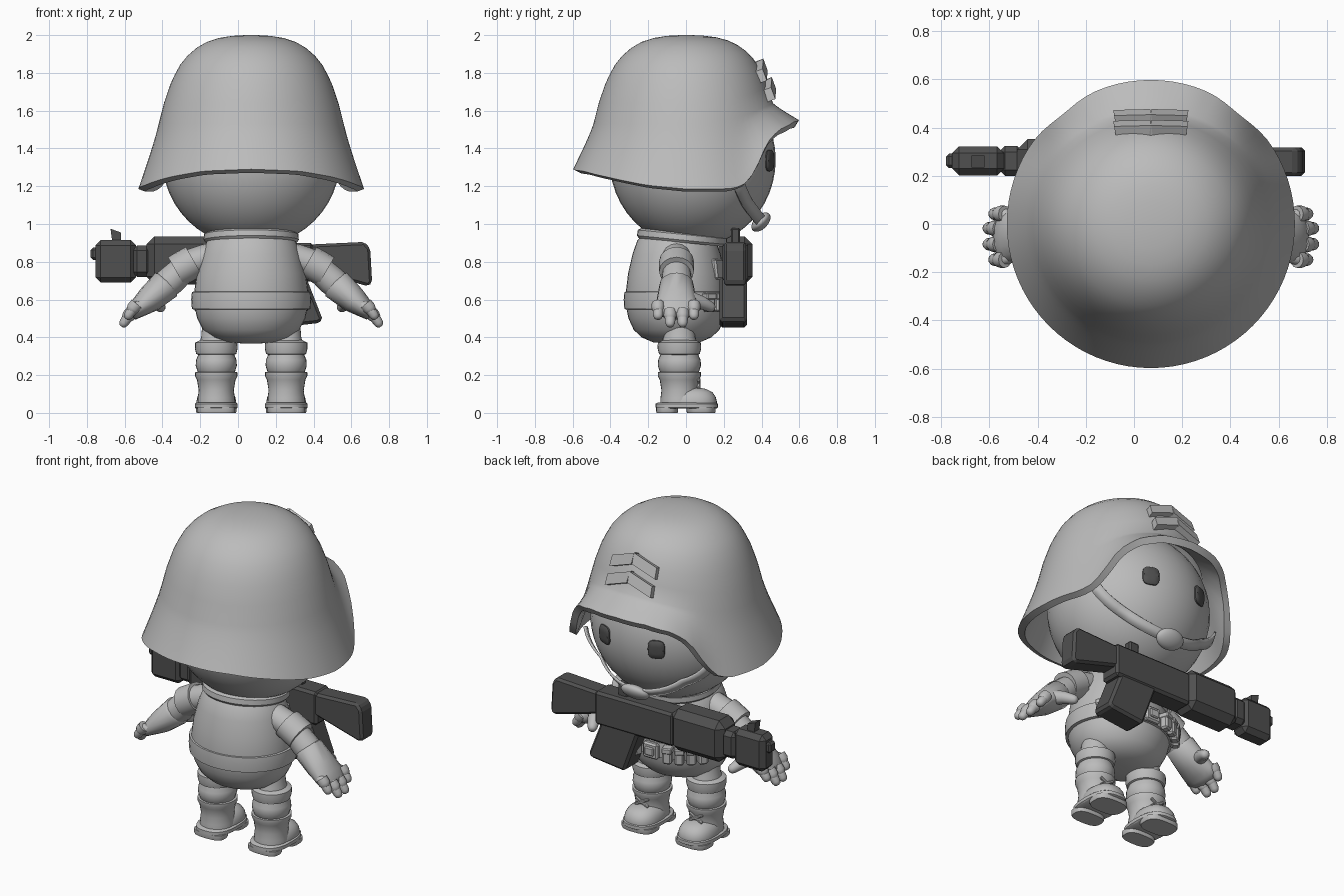
import bpy, bmesh, math
from mathutils import Vector, Matrix

if "Cube" in bpy.data.objects:
    bpy.data.objects.remove(bpy.data.objects["Cube"])

CX, CY = 0.07, -0.05   # body axis


def material(name, value):
    m = bpy.data.materials.new(name)
    m.use_nodes = True
    colour = (value, value, value, 1)
    m.diffuse_color = colour
    m.node_tree.nodes["Principled BSDF"].inputs["Base Color"].default_value = colour
    return m


GREY = material("mid grey", 0.5)
DARK = material("dark grey", 0.08)


def finish(name, bm, mat, angle=40, bevel=0):
    bmesh.ops.recalc_face_normals(bm, faces=bm.faces)
    mesh = bpy.data.meshes.new(name)
    bm.to_mesh(mesh)
    bm.free()
    mesh.materials.append(mat)
    if angle:
        mesh.shade_smooth()
        mesh.set_sharp_from_angle(angle=math.radians(angle))
    ob = bpy.data.objects.new(name, mesh)
    bpy.context.scene.collection.objects.link(ob)
    if bevel:
        b = ob.modifiers.new("Bevel", "BEVEL")
        b.width, b.segments = bevel, 1
    return ob


def skin(bm, rings, cap_ends=True):
    # Joins successive rings of points with quads
    loops = [[bm.verts.new(p) for p in ring] for ring in rings]
    n = len(loops[0])
    for a, b in zip(loops, loops[1:]):
        for i in range(n):
            j = (i + 1) % n
            bm.faces.new((a[i], a[j], b[j], b[i]))
    bm.faces.new(loops[0])
    if cap_ends:
        bm.faces.new(loops[-1])


def lathe(name, profile, loc, depth=1.0, mat=GREY, rot=(0, 0, 0), n=40, power=1.0):
    # A power below 1 squares off the round cross-section
    def bulge(v):
        return math.copysign(abs(v) ** power, v)
    turn = [math.tau * i / n for i in range(n)]
    bm = bmesh.new()
    skin(bm, [[(r * bulge(math.cos(a)), r * depth * bulge(math.sin(a)), z) for a in turn] for r, z in profile])
    ob = finish(name, bm, mat)
    ob.location, ob.rotation_euler = loc, rot


def tube(name, path, radii, n=16, rounded=True):
    # Radii are pairs: across the limb, then through it
    pts = [Vector(p) for p in path]
    rings = []
    for i, p in enumerate(pts):
        t = (pts[min(i + 1, len(pts) - 1)] - pts[max(i - 1, 0)]).normalized()
        u = t.cross(Vector((0, 1, 0))).normalized()
        v = u.cross(t)
        rv, ru = radii[i]

        def ring(c, k):
            return [c + k * (v * rv * math.cos(a) + u * ru * math.sin(a))
                    for a in (math.tau * j / n for j in range(n))]
        rings.append(ring(p, 1))
        if rounded and i == len(pts) - 1:
            rings += [ring(p + t * ru * 0.6, 0.75), ring(p + t * ru * 0.85, 0.35)]
    bm = bmesh.new()
    skin(bm, rings)
    finish(name, bm, GREY, angle=50)


def box(name, centre, size, mat=GREY, bevel=0.01, rot=(0, 0, 0)):
    bm = bmesh.new()
    bmesh.ops.create_cube(bm, size=1, matrix=Matrix.Diagonal((*size, 1)))
    ob = finish(name, bm, mat, 0, bevel)
    ob.location, ob.rotation_euler = centre, rot


def prism(name, outline, y0, y1, mat, bevel=0):
    bm = bmesh.new()
    face = bm.faces.new([bm.verts.new((x, y0, z)) for x, z in outline])
    ext = bmesh.ops.extrude_face_region(bm, geom=[face])["geom"]
    moved = [v for v in ext if isinstance(v, bmesh.types.BMVert)]
    bmesh.ops.translate(bm, verts=moved, vec=(0, y1 - y0, 0))
    return finish(name, bm, mat, 0, bevel)


def ellipsoid(name, centre, size, rot=(0, 0, 0)):
    bm = bmesh.new()
    bmesh.ops.create_uvsphere(bm, u_segments=40, v_segments=24, radius=1,
                              matrix=Matrix.Diagonal((*size, 1)))
    ob = finish(name, bm, GREY)
    ob.location, ob.rotation_euler = centre, rot


# Helmet: dome, then a flare to a rim that lifts into a peak over the face
DOME = [(0.03, 2), (0.1, 1.996), (0.17, 1.985), (0.235, 1.964), (0.29, 1.932), (0.338, 1.89),
        (0.376, 1.843), (0.405, 1.79), (0.428, 1.74), (0.462, 1.64), (0.49, 1.53)]
RIM = [(0, 1.55), (18, 1.54), (33, 1.5), (43, 1.43), (51, 1.3), (57, 1.22), (65, 1.187),
       (90, 1.185), (110, 1.205), (135, 1.25), (155, 1.28), (180, 1.29)]


def rim_height(deg):
    for (a, za), (b, zb) in zip(RIM, RIM[1:]):
        if deg <= b:
            return za + (zb - za) * (deg - a) / (b - a)
    return RIM[-1][1]


def helmet_column(a):
    deg = abs(math.degrees(a))
    front = max(0, math.cos(a)) ** 2
    zc, rc = 1.53 + 0.11 * front, 0.49 - 0.03 * front
    col = [(r * rc / 0.49, 2 - (2 - z) * (2 - zc) / 0.47) for r, z in DOME]
    rim_r = 0.598 - 0.014 * math.exp(-((deg - 39) / 10) ** 2)
    rim_z = rim_height(deg)
    for k in range(1, 7):
        t = k / 6
        col.append((rc + (rim_r - rc) * t ** 1.12, zc + (rim_z - zc) * t))
    return [(CX + r * math.sin(a), r * math.cos(a), z) for r, z in col]


N = 80
columns = [helmet_column(-math.pi + math.tau * i / N) for i in range(N)]
bm = bmesh.new()
skin(bm, list(zip(*columns)), cap_ends=False)
helmet = finish("helmet", bm, GREY, 50)
shell = helmet.modifiers.new("Thickness", "SOLIDIFY")
shell.thickness, shell.offset = 0.042, -1
helmet.modifiers.new("Crisp rim", "EDGE_SPLIT").split_angle = math.radians(50)

# Rank chevrons on the helmet front, each of two arms folded back along the curve
for label, y, z in (("upper", 0.415, 1.82), ("lower", 0.46, 1.722)):
    for side, s in (("left", 1), ("right", -1)):
        w = s * 0.152
        ob = prism(f"{label}_chevron_{side}_arm", [(0, -0.012), (w, -0.07), (w, -0.004), (0, 0.054)],
                   -0.03, 0.014, GREY)
        ob.location, ob.rotation_euler = (CX, y, z), (0.36, 0, -s * 0.16)

# Head and eyes
HEAD, HEAD_SIZE = Vector((CX, 0.035, 1.34)), Vector((0.47, 0.44, 0.46))
ellipsoid("head", HEAD, HEAD_SIZE)
for side, s in (("left", 1), ("right", -1)):
    d = Vector((s * 0.376, 0.927, -0.01)) * HEAD_SIZE
    lathe(side + "_eye", [(0.049, -0.025), (0.049, 0.002), (0.042, 0.01), (0.02, 0.013)], HEAD + d,
          1.15, DARK, (-math.pi / 2 - 0.02, 0, -s * 0.39), 24, 0.6)

# Chin strap following the face, with a chin cup
bm = bmesh.new()
rows = []
for i in range(25):
    a = math.pi * (i / 24 - 0.5)
    p = Vector((0.47 * math.sin(a), 0.25 + 0.13 * math.cos(a), -0.1 - 0.24 * math.cos(a)))
    out = p.normalized()
    tangent = Vector((0.47 * math.cos(a), -0.13 * math.sin(a), 0.24 * math.sin(a)))
    across = tangent.cross(out).normalized() * 0.032
    surface = 1 / Vector([o / h for o, h in zip(out, HEAD_SIZE)]).length
    c = HEAD + out * (surface + 0.012 + 0.03 * abs(math.cos(2 * a)))
    rows.append([bm.verts.new(c + across), bm.verts.new(c - across)])
for (a, b), (c, d) in zip(rows, rows[1:]):
    bm.faces.new((a, b, d, c))
strap = finish("chin_strap", bm, GREY, 60)
strap.modifiers.new("Thickness", "SOLIDIFY").thickness = 0.014
ellipsoid("chin_cup", (CX, 0.397, 1.01), (0.09, 0.062, 0.036), (0.8, 0, 0))

# Torso, collar and belt
lathe("torso", [(0.05, 0.368), (0.14, 0.374), (0.208, 0.4), (0.255, 0.44), (0.286, 0.5), (0.3, 0.56),
                (0.302, 0.64), (0.288, 0.74), (0.262, 0.84), (0.235, 0.91), (0.2, 0.95)],
      (CX, CY, 0), 0.89)
lathe("collar", [(0.2, -0.022), (0.24, -0.028), (0.252, -0.015), (0.25, 0.015), (0.235, 0.025), (0.18, 0.025)],
      (CX, -0.02, 0.93), 0.95, rot=(-0.1, 0, 0))
lathe("belt", [(0.29, 0.545), (0.314, 0.55), (0.318, 0.6), (0.314, 0.64), (0.29, 0.645)], (CX, CY, 0), 0.88)

# Buckle, ammunition pouches along the belt front and chest pockets
box("buckle", (CX, CY + 0.29, 0.59), (0.1, 0.035, 0.095))
box("buckle_plate", (CX, CY + 0.308, 0.59), (0.06, 0.02, 0.05), bevel=0.006)
for side, s in (("left", 1), ("right", -1)):
    for i in range(4):
        a = s * math.radians(19 + 12 * i)
        x, y = CX + 0.33 * math.sin(a), CY + 0.3 * math.cos(a)
        box(f"{side}_pouch_{i + 1}", (x, y, 0.585), (0.055, 0.05, 0.1), rot=(0, 0, -a))
        box(f"{side}_pouch_flap_{i + 1}", (x, y, 0.618), (0.06, 0.06, 0.035), rot=(0, 0, -a), bevel=0.006)
    box(side + "_chest_pocket", (CX + s * 0.13, 0.165, 0.76), (0.1, 0.04, 0.11), rot=(0.12, 0, -s * 0.45))

for side, s in (("left", 1), ("right", -1)):
    def at(off, z, y=0.0):
        return (CX + s * off, CY + y, z)

    # Arm: sleeve, rolled cuff, forearm, glove
    tube(side + "_sleeve", [at(0.14, 0.85), at(0.24, 0.822), at(0.32, 0.793)],
         [(0.075, 0.07), (0.078, 0.072), (0.08, 0.074)], rounded=False)
    tube(side + "_sleeve_cuff", [at(0.303, 0.803), at(0.35, 0.776), at(0.397, 0.749)],
         [(0.092, 0.087), (0.093, 0.088), (0.092, 0.087)], rounded=False)
    tube(side + "_forearm", [at(0.34, 0.78), at(0.42, 0.705), at(0.5, 0.64)],
         [(0.072, 0.07), (0.08, 0.078), (0.08, 0.074)])
    tube(side + "_glove", [at(0.44, 0.69), at(0.45, 0.68), at(0.54, 0.6), at(0.59, 0.56), at(0.615, 0.535)],
         [(0.08, 0.07), (0.09, 0.084), (0.105, 0.072), (0.115, 0.055), (0.108, 0.042)])
    for i, (y, z) in enumerate(((-0.098, 0.515), (-0.034, 0.475), (0.032, 0.475), (0.092, 0.515))):
        reach = 0.675 - (z - 0.475) * 0.6
        tube(f"{side}_finger_{i + 1}", [at(0.585, 0.565, y * 0.85), at(reach - 0.03, z + 0.045, y), at(reach, z, y)],
             [(0.029, 0.03), (0.03, 0.03), (0.026, 0.025)], 12)
        tube(f"{side}_knuckle_{i + 1}", [at(reach - 0.045, z + 0.062, y), at(reach - 0.025, z + 0.038, y)],
             [(0.034, 0.035), (0.034, 0.035)], 12)
    tube(side + "_thumb", [at(0.54, 0.61, 0.05), at(0.505, 0.585, 0.13), at(0.48, 0.56, 0.18)],
         [(0.045, 0.045), (0.036, 0.036), (0.028, 0.028)], 12)

    # Leg: trousers with a strap, boot shaft, foot and sole
    hip = (CX + s * 0.185, -0.035, 0)
    lathe(side + "_trouser_leg", [(0.08, 0.19), (0.098, 0.215), (0.109, 0.25), (0.107, 0.28), (0.095, 0.31),
                                  (0.09, 0.37), (0.08, 0.4), (0.074, 0.47)], hip, 1.05, n=28)
    lathe(side + "_leg_strap", [(0.09, 0.305), (0.106, 0.312), (0.113, 0.34), (0.112, 0.372), (0.085, 0.385)],
          hip, 1.02, n=28)
    lathe(side + "_boot_shaft", [(0.1, 0.03), (0.098, 0.08), (0.093, 0.12), (0.102, 0.175), (0.112, 0.195),
                                 (0.112, 0.215), (0.09, 0.218)], hip, 1.02, n=28)
    lathe(side + "_boot_foot", [(0.104, 0.035), (0.105, 0.06), (0.1, 0.085), (0.086, 0.11), (0.06, 0.127),
                                (0.03, 0.134)], (hip[0], 0.03, 0), 1.27, n=32, power=0.85)
    lathe(side + "_sole", [(0.106, 0.022), (0.113, 0.028), (0.113, 0.048), (0.106, 0.054)],
          (hip[0], 0.004, 0), 1.46, n=36, power=0.78)
    for part, y, w, d in (("heel_tread", -0.1, 0.1, 0.058), ("front_tread", 0.08, 0.108, 0.077)):
        lathe(f"{side}_{part}", [(w * 0.96, 0), (w, 0.008), (w, 0.03)], (hip[0], y, 0), d / w, n=32, power=0.7)
    for i, tilt in enumerate((-0.5, 0.5)):
        box(f"{side}_lace_{i + 1}", (hip[0], 0.067, 0.155), (0.1, 0.018, 0.016), rot=(0, tilt, 0), bevel=0.004)

# Rifle held across the chest
GY = 0.262


def gun_box(name, x0, x1, z0, z1, width, bevel):
    box(name, ((x0 + x1) / 2, GY, (z0 + z1) / 2), (x1 - x0, width, z1 - z0), DARK, bevel)


gun_box("rifle_muzzle", -0.78, -0.74, 0.81, 0.875, 0.06, 0.012)
gun_box("rifle_front_block", -0.755, -0.54, 0.69, 0.915, 0.12, 0.028)
gun_box("rifle_barrel_neck", -0.56, -0.46, 0.72, 0.885, 0.125, 0.025)
gun_box("rifle_handguard", -0.485, -0.12, 0.68, 0.935, 0.18, 0.042)
gun_box("rifle_receiver", -0.14, 0.4, 0.695, 0.9, 0.135, 0.015)
gun_box("rifle_rear_sight", 0.2, 0.27, 0.88, 0.98, 0.05, 0.01)
prism("rifle_front_sight", [(-0.665, 0.9), (-0.62, 0.9), (-0.62, 0.955), (-0.675, 0.975)], 0.235, 0.285, DARK)
prism("rifle_stock", [(0.35, 0.89), (0.67, 0.905), (0.7, 0.87), (0.71, 0.69), (0.69, 0.67), (0.35, 0.765)],
      0.2, 0.318, DARK, 0.018)
prism("rifle_magazine", [(0.36, 0.72), (0.45, 0.49), (0.42, 0.475), (0.2, 0.45), (0.1, 0.72)],
      0.178, 0.322, DARK, 0.015)
